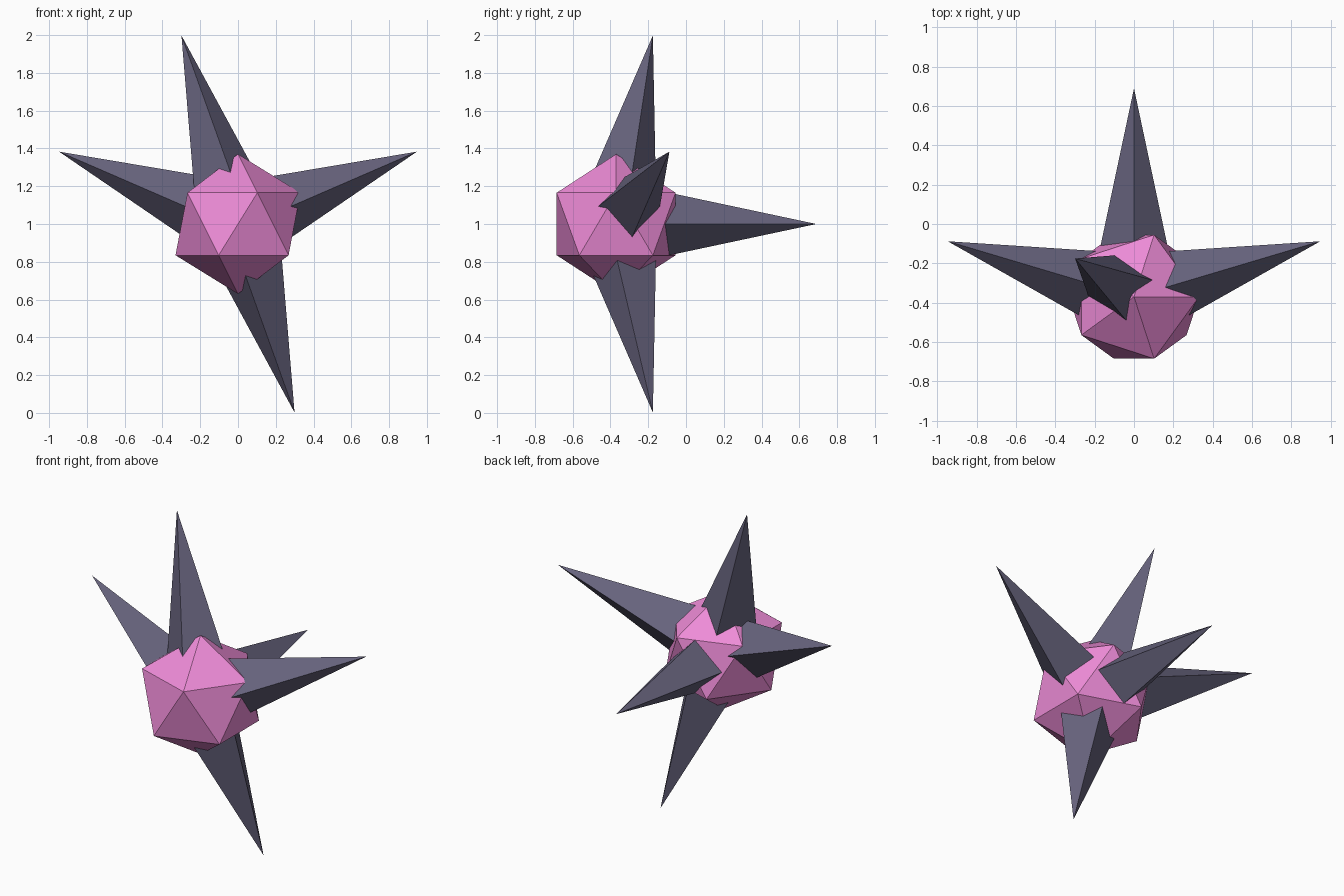
import bpy
from math import radians
from mathutils import Matrix, Vector

if "Cube" in bpy.data.objects:
    bpy.data.objects.remove(bpy.data.objects["Cube"])

CENTRE = Vector((0, -0.37, 1.0))
REACH = 1.06      # body centre to spike tip
INSET = 0.05      # spike base sits inside the body
SLOPE = 0.2125    # spike radius per unit of length


def material(name, rgb):
    m = bpy.data.materials.new(name)
    m.diffuse_color = (*rgb, 1)
    m.use_nodes = True
    m.node_tree.nodes["Principled BSDF"].inputs["Base Color"].default_value = m.diffuse_color
    return m


pink = material("pink", (0.85, 0.26, 0.68))
slate = material("dark_slate", (0.135, 0.125, 0.205))


def spike(name, direction, roll=0):
    d = Vector(direction).normalized()
    side = d.cross(Vector((0, 0, 1))).normalized()
    up = side.cross(d)
    length = REACH - INSET
    bpy.ops.mesh.primitive_cone_add(vertices=4, radius1=SLOPE * length,
                                    radius2=0, depth=length)
    ob = bpy.context.object
    ob.name = name
    frame = Matrix((up, side, d)).transposed().to_4x4()
    ob.matrix_world = (Matrix.Translation(CENTRE + d * (INSET + length / 2))
                       @ frame @ Matrix.Rotation(radians(roll), 4, 'Z'))
    ob.data.materials.append(slate)


# Faceted body
bpy.ops.mesh.primitive_ico_sphere_add(subdivisions=1, radius=0.37, location=CENTRE)
body = bpy.context.object
body.name = "body"
body.data.materials.append(pink)

# Rear spike
spike("rear_spike", (0, 1, 0))

# Mirrored side spikes
for name, s in (("right_spike", 1), ("left_spike", -1)):
    spike(name, (0.94 * s, 0.28, 0.38))

# Upper and lower spikes, a half turn apart
for name, s in (("upper_spike", 1), ("lower_spike", -1)):
    spike(name, (-0.3 * s, 0.195, 1.0 * s), 45)
